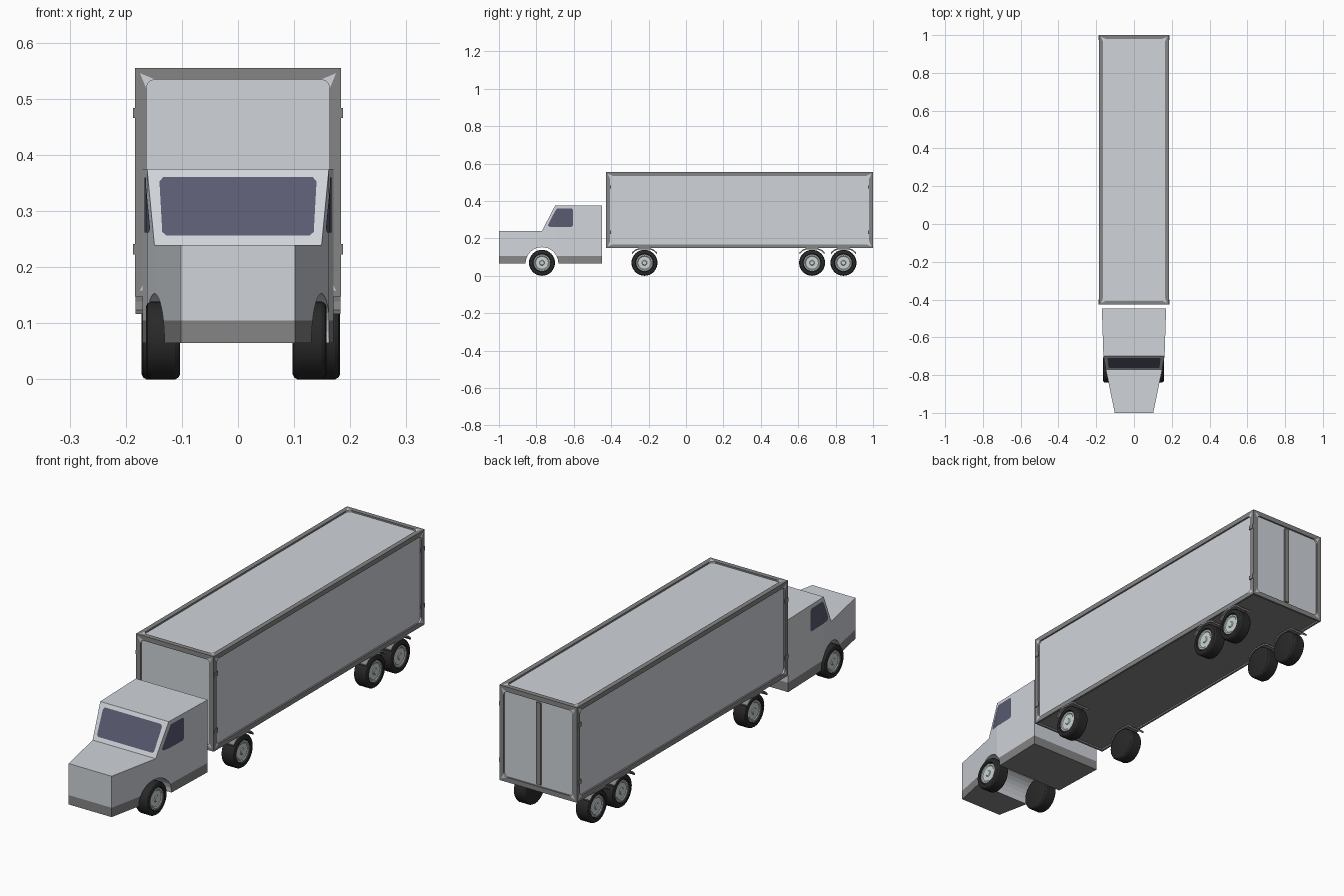
import bpy, bmesh, math
from mathutils import Vector

if "Cube" in bpy.data.objects:
    bpy.data.objects.remove(bpy.data.objects["Cube"])


def material(name, rgb):
    m = bpy.data.materials.new(name)
    m.diffuse_color = (*rgb, 1)
    m.use_nodes = True
    m.node_tree.nodes["Principled BSDF"].inputs["Base Color"].default_value = m.diffuse_color
    return m


BODY = material("pale_panel", (0.63, 0.66, 0.70))
FRAME = material("mid_grey_frame", (0.235, 0.235, 0.235))
GLASS = material("dark_blue_glass", (0.10, 0.105, 0.165))
TYRE = material("black_rubber", (0.022, 0.022, 0.022))
RIM = material("pale_rim", (0.60, 0.66, 0.66))


def finish(bm, name, mats, smooth=False):
    bmesh.ops.recalc_face_normals(bm, faces=bm.faces)
    me = bpy.data.meshes.new(name)
    bm.to_mesh(me)
    bm.free()
    for m in mats:
        me.materials.append(m)
    ob = bpy.data.objects.new(name, me)
    bpy.context.collection.objects.link(ob)
    if smooth:
        bpy.ops.object.select_all(action='DESELECT')
        ob.select_set(True)
        bpy.context.view_layer.objects.active = ob
        bpy.ops.object.shade_smooth_by_angle(angle=math.radians(30))
    return ob


def box_bm(lo, hi):
    bm = bmesh.new()
    bmesh.ops.create_cube(bm, size=1)
    for v in bm.verts:
        v.co = [(lo[i] + hi[i]) / 2 + v.co[i] * (hi[i] - lo[i]) for i in range(3)]
    return bm


def box(name, lo, hi, mat):
    return finish(box_bm(lo, hi), name, [mat])


# Cab: columns along y, each with bottom, band, top and half width
def interp(y, pts):
    for (a, u), (b, v) in zip(pts, pts[1:]):
        if y <= b:
            return u + (v - u) * max(0, y - a) / (b - a)
    return pts[-1][1]


def half_width(y):
    return interp(y, [(-1, .102), (-.77, .149), (-.70, .162), (-.448, .170)])


def roof(y):
    return interp(y, [(-1, .24), (-.77, .24), (-.70, .375), (-.448, .375)])


AXLE, ARCH, BASE, BAND = -.77, .088, .065, .105
t0 = math.asin((BAND - BASE) / ARCH)
angles = [0, t0 / 2] + [t0 + (math.pi - 2 * t0) * i / 12 for i in range(13)] + [math.pi - t0 / 2, math.pi]
cols = [(-1, BASE)] + [(AXLE - ARCH * math.cos(a), BASE + ARCH * math.sin(a)) for a in angles]
cols += [(-.70, BASE + math.sqrt(ARCH ** 2 - .07 ** 2)), (-.448, BASE)]
cols.sort(key=lambda c: c[0])
bm = bmesh.new()
rings = []
for y, zb in cols:
    w = half_width(y)
    zs = (zb, max(BAND, zb), roof(y))
    rings.append([bm.verts.new((w, y, z)) for z in zs] + [bm.verts.new((-w, y, z)) for z in reversed(zs)])
for a, b in zip(rings, rings[1:]):
    for i in range(6):
        j = (i + 1) % 6
        f = bm.faces.new((a[i], a[j], b[j], b[i]))
        on_floor = i == 5 and max(a[0].co.z, b[0].co.z) < BASE + .001
        f.material_index = int(i in (0, 4) or on_floor)
for r in (rings[0], rings[-1]):
    bm.faces.new((r[0], r[1], r[4], r[5])).material_index = 1
    bm.faces.new((r[1], r[2], r[3], r[4]))
bmesh.ops.remove_doubles(bm, verts=bm.verts, dist=1e-5)
bmesh.ops.dissolve_degenerate(bm, edges=bm.edges, dist=1e-5)
finish(bm, "cab", [BODY, FRAME])

# Windscreen plate on the sloped face
bm = bmesh.new()
out = Vector((0, -.135, .07)).normalized() * .002
outline = [(-.135, .262), (-.128, .256), (.128, .256), (.135, .262),
           (.140, .352), (.133, .360), (-.133, .360), (-.140, .352)]
bm.faces.new([bm.verts.new(Vector((x, -.77 + .07 * (z - .24) / .135, z)) + out) for x, z in outline])
finish(bm, "windscreen", [GLASS])

# Side windows following the bend of the cab side
for s, side in ((1, "right"), (-1, "left")):
    bm = bmesh.new()
    strips = [(-.737, .268, .274), (-.730, .262, .288), (-.700, .262, .345), (-.690, .262, .360),
              (-.612, .262, .360), (-.605, .268, .354)]
    pairs = [[bm.verts.new((s * (half_width(y) + .002), y, z)) for z in (a, b)] for y, a, b in strips]
    for p, q in zip(pairs, pairs[1:]):
        bm.faces.new((p[0], q[0], q[1], p[1]))
    ob = finish(bm, side + "_window", [GLASS])
    if sum(p.normal.x for p in ob.data.polygons) * s < 0:
        ob.data.flip_normals()

# Trailer box with a recessed panel on each side
W, Y0, Y1, Z0, Z1 = .184, -.427, 1.0, .148, .555
bm = box_bm((-W, Y0, Z0), (W, Y1, Z1))
bm.normal_update()
for f in bm.faces:
    f.material_index = 1
posts = []
for f in list(bm.faces):
    n = f.normal.copy()
    under = n.z < -.5
    bmesh.ops.inset_individual(bm, faces=[f], thickness=.012 if under else .029)
    ring = list(f.verts)
    inner = bmesh.ops.extrude_discrete_faces(bm, faces=[f])["faces"][0]
    bmesh.ops.translate(bm, verts=inner.verts, vec=-n * .007)
    inner.material_index = 1 if under else 0
    if not under:
        posts += [e for v in inner.verts for e in v.link_edges if e not in inner.edges[:]]
bmesh.ops.bevel(bm, geom=posts, offset=.016, segments=3, profile=.5, affect='EDGES')
finish(bm, "trailer_box", [BODY, FRAME])
box("door_divider", (-.011, Y1 - .008, Z0 + .028), (.011, Y1 - .001, Z1 - .028), FRAME)

# Hinge clips on the corner posts
for s in (-1, 1):
    for y in (Y0 + .014, Y1 - .014):
        for z in (.232, .475):
            box("hinge_clip", (s * .185 - .002, y - .012, z - .009), (s * .185 + .002, y + .012, z + .009), FRAME)


# Wheels: turned profiles of (distance outward, radius)
def lathe(name, profile, centre, s, mat, sides=32):
    bm = bmesh.new()
    rows = []
    for x, r in profile:
        rows.append([bm.verts.new((centre[0] + s * x, centre[1] + r * math.cos(2 * math.pi * i / sides),
                                   centre[2] + r * math.sin(2 * math.pi * i / sides))) for i in range(sides)])
    for a, b in zip(rows, rows[1:]):
        for i in range(sides):
            j = (i + 1) % sides
            bm.faces.new((a[i], a[j], b[j], b[i]))
    bmesh.ops.remove_doubles(bm, verts=bm.verts, dist=1e-5)
    finish(bm, name, [mat], True)


TYRE_PROFILE = [(0, 0), (0, .060), (.003, .066), (.009, .0695), (.052, .0695), (.058, .066),
                (.061, .060), (.061, .049), (.054, .046), (.054, 0)]
RIM_PROFILE = [(.053, .046), (.058, .044), (.058, .038), (.055, .034), (.055, .014), (.058, .011), (.058, 0)]


def mudguard(x0, x1, y):
    arc = [(-.068, .124), (-.052, .139), (-.03, .148), (.03, .148), (.052, .139), (.068, .124)]
    loop = arc + [(a * .97, z - .007) for a, z in reversed(arc)]
    bm = bmesh.new()
    ends = [[bm.verts.new((x, y + a, z)) for a, z in loop] for x in (x0, x1)]
    n = len(loop)
    for i in range(n):
        j = (i + 1) % n
        bm.faces.new((ends[0][i], ends[0][j], ends[1][j], ends[1][i]))
    for e in ends:
        for i in range(n // 2 - 1):
            bm.faces.new((e[i], e[i + 1], e[n - 2 - i], e[n - 1 - i]))
    finish(bm, "mudguard", [FRAME])


for y, inner, shift in ((AXLE, .100, -.003), (-.222, .116, .005), (.674, .116, .005), (.842, .116, .005)):
    for s in (-1, 1):
        c = (shift + s * inner, y, .0695)
        lathe("tyre", TYRE_PROFILE, c, s, TYRE)
        lathe("rim", RIM_PROFILE, c, s, RIM)
        if y > -.5:
            mudguard(s * .118, s * .183, y)
